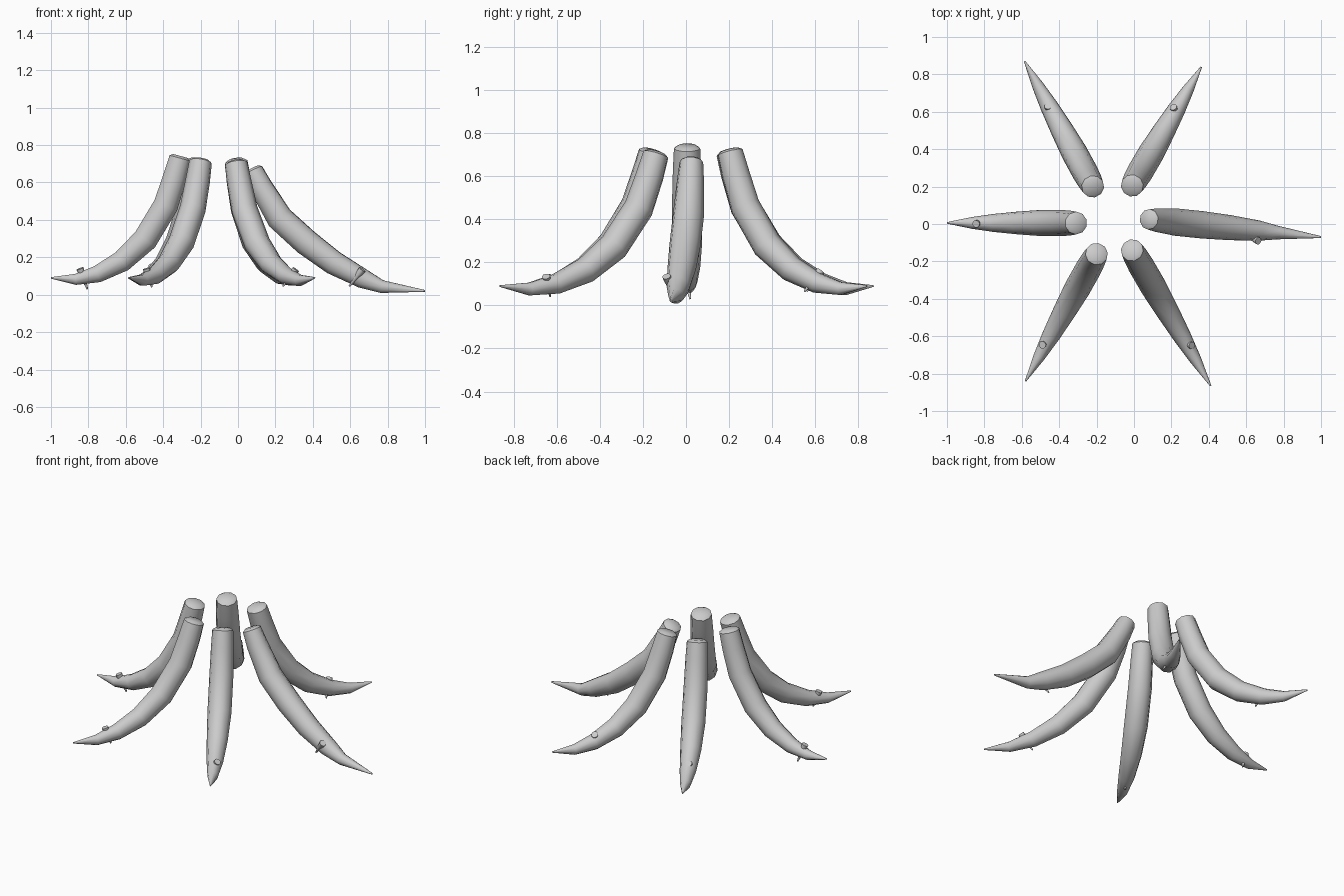
import bpy, bmesh, math
from mathutils import Vector

if "Cube" in bpy.data.objects:
    bpy.data.objects.remove(bpy.data.objects["Cube"])

SIDES = 10

# (fraction from base to tip, height, radius)
CURVED = [(0, .71, .061), (.04, .61, .066), (.11, .46, .070), (.27, .28, .070),
          (.45, .168, .061), (.64, .103, .048), (.81, .078, .031), (1, .09, .004)]
STRAIGHT = [(0, .665, .055), (.045, .58, .063), (.155, .41, .073), (.31, .28, .073),
            (.47, .17, .067), (.64, .085, .054), (.75, .043, .036), (1, .02, .005)]

# name, base xy, tip xy, profile, height offset, spike head, spike point
LEGS = [
    ("right", (.08, .025), (1.0, -.07), STRAIGHT, 0, (.665, -.09, .135), (.595, -.06, .045)),
    ("back_right", (-.01, .205), (.36, .84), CURVED, 0, (.21, .625, .16), (.24, .55, .065)),
    ("back_left", (-.22, .20), (-.585, .87), CURVED, 0, (-.46, .63, .155), (-.45, .56, .065)),
    ("left", (-.31, .005), (-1.0, .006), CURVED, .02, (-.845, .0, .14), (-.805, .02, .03)),
    ("front_left", (-.20, -.16), (-.58, -.84), CURVED, 0, (-.49, -.647, .14), (-.46, -.63, .04)),
    ("front_right", (-.01, -.14), (.41, -.865), CURVED, -.01, (.31, -.65, .135), (.24, -.63, .045)),
]


def tube(name, points, radii):
    """Sweep a round section along points and close both ends."""
    bm = bmesh.new()
    rings = []
    for i, (p, r) in enumerate(zip(points, radii)):
        along = (points[min(i + 1, len(points) - 1)] - points[max(i - 1, 0)]).normalized()
        side = along.cross(Vector((0, 0, 1))).normalized()
        up = side.cross(along)
        ring = []
        for k in range(SIDES):
            a = 2 * math.pi * k / SIDES
            ring.append(bm.verts.new(p + r * (side * math.cos(a) + up * math.sin(a))))
        rings.append(ring)
    for a, b in zip(rings, rings[1:]):
        for k in range(SIDES):
            n = (k + 1) % SIDES
            bm.faces.new((a[k], a[n], b[n], b[k]))
    bm.faces.new(rings[0])
    bm.faces.new(rings[-1])
    bmesh.ops.recalc_face_normals(bm, faces=bm.faces)
    mesh = bpy.data.meshes.new(name)
    bm.to_mesh(mesh)
    bm.free()
    ob = bpy.data.objects.new(name, mesh)
    bpy.context.collection.objects.link(ob)
    return ob


parts = []
for name, base, tip, profile, dz, head, point in LEGS:
    # curved tapering leg, with a slightly domed top
    b, t = Vector(base), Vector(tip)
    pts = [Vector((*b.lerp(t, f), z + dz * (1 - f))) for f, z, r in profile]
    radii = [r for f, z, r in profile]
    out = (pts[0] - pts[1]).normalized()
    pts.insert(0, pts[0] + out * .012)
    radii.insert(0, radii[0] * .7)
    parts.append(tube(name + "_leg", pts, radii))
    # small spike driven through the leg near its tip
    h, p = Vector(head), Vector(point)
    parts.append(tube(name + "_spike", [h, h.lerp(p, .2), p], [.02, .018, .004]))

for ob in parts:
    ob.select_set(True)
bpy.context.view_layer.objects.active = parts[0]
bpy.ops.object.shade_smooth_by_angle(angle=math.radians(40))
